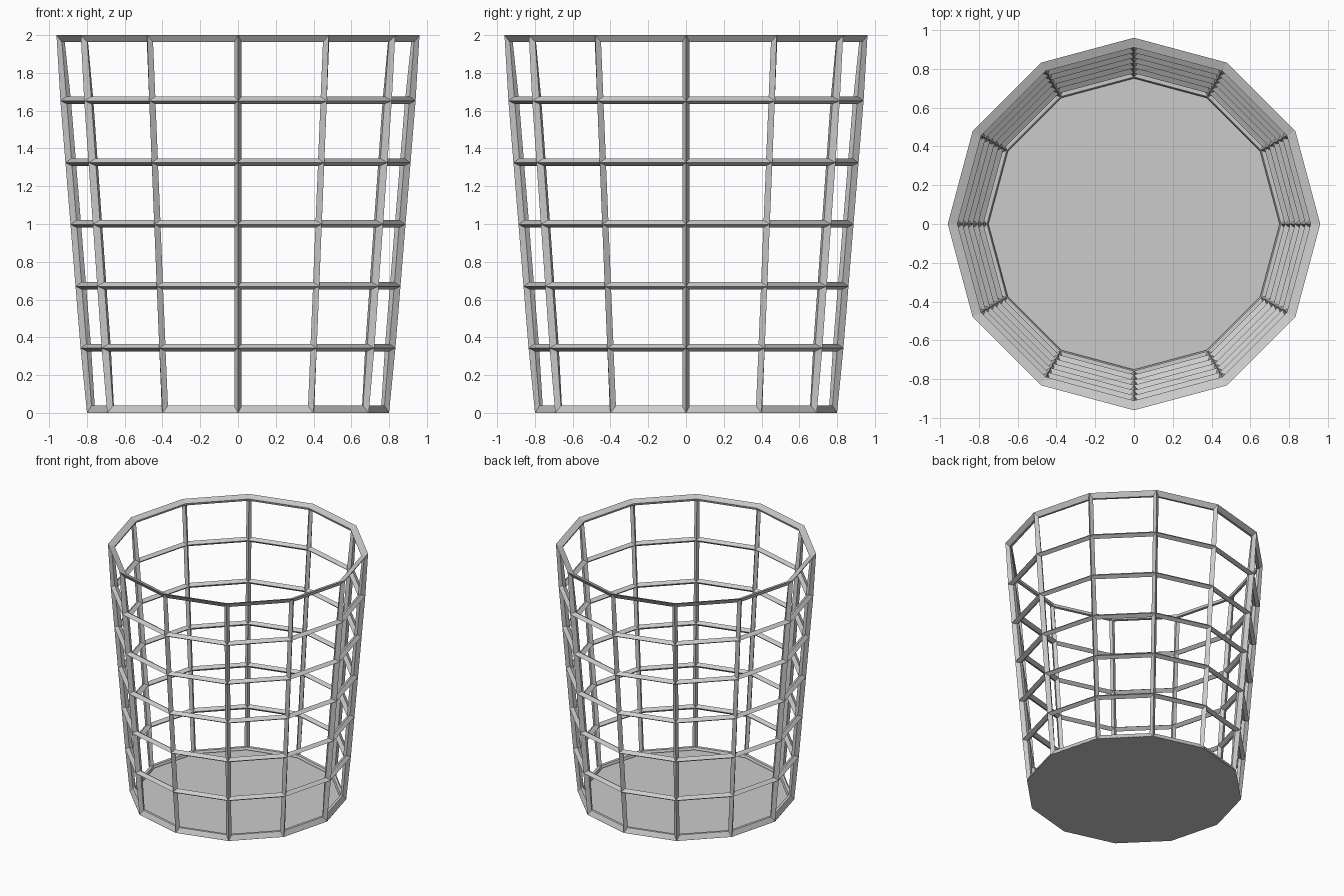
import bpy, bmesh
from math import cos, sin, tau

if "Cube" in bpy.data.objects:
    bpy.data.objects.remove(bpy.data.objects["Cube"])

SIDES, ROWS = 12, 6
Z0, Z1 = 0.018, 1.982      # centre heights of lowest and highest hoops
R0, R1 = 0.779, 0.939      # centre radii there
THICK = 0.056


def make_object(name, bm):
    bmesh.ops.recalc_face_normals(bm, faces=bm.faces)
    mesh = bpy.data.meshes.new(name)
    bm.to_mesh(mesh)
    bm.free()
    obj = bpy.data.objects.new(name, mesh)
    bpy.context.collection.objects.link(obj)
    return obj


def add_ring(bm, r, z):
    return [bm.verts.new((r * cos(tau * i / SIDES), r * sin(tau * i / SIDES), z))
            for i in range(SIDES)]


# Basket cage: capped tapered drum turned into bars
bm = bmesh.new()
rings = []
for k in range(ROWS + 1):
    t = k / ROWS
    rings.append(add_ring(bm, R0 + (R1 - R0) * t, Z0 + (Z1 - Z0) * t))
for a, b in zip(rings, rings[1:]):
    for i in range(SIDES):
        j = (i + 1) % SIDES
        bm.faces.new((a[i], a[j], b[j], b[i]))
bm.faces.new(rings[0])
bm.faces.new(rings[-1])
cage = make_object("basket_cage", bm)
wire = cage.modifiers.new("bars", 'WIREFRAME')
wire.thickness = THICK
wire.offset = 0
wire.use_even_offset = False
wire.use_replace = True

# Solid floor sheet
bm = bmesh.new()
bm.faces.new(list(reversed(add_ring(bm, 0.80, 0.0))))
floor = make_object("basket_floor", bm)
